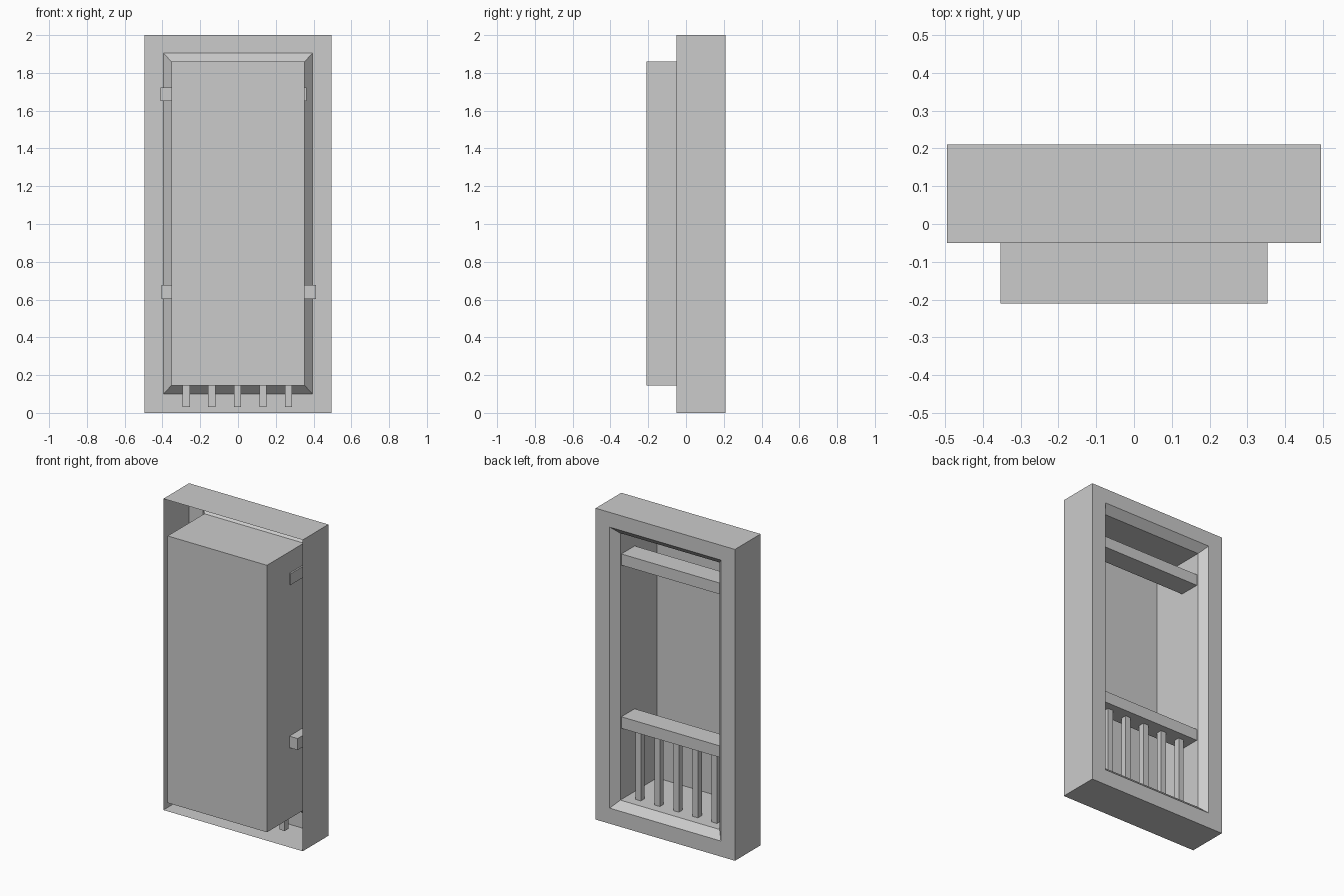
import bpy, bmesh

if "Cube" in bpy.data.objects:
    bpy.data.objects.remove(bpy.data.objects["Cube"])


def link_mesh(name, bm):
    mesh = bpy.data.meshes.new(name)
    bm.to_mesh(mesh)
    bm.free()
    obj = bpy.data.objects.new(name, mesh)
    bpy.context.collection.objects.link(obj)
    return obj


def rect_shell(name, rings, cap=False):
    """Skin rectangular rings (half width, z low, z high, y) into an open shell."""
    bm = bmesh.new()
    loops = []
    for w, z0, z1, y in rings:
        corners = ((-w, z0), (w, z0), (w, z1), (-w, z1))
        loops.append([bm.verts.new((x, y, z)) for x, z in corners])
    for a, b in zip(loops, loops[1:]):
        for i in range(4):
            j = (i + 1) % 4
            bm.faces.new((a[j], a[i], b[i], b[j]))
    if cap:
        bm.faces.new(loops[-1][::-1])
    return link_mesh(name, bm)


def box(name, x, y, z):
    """Closed box from (min, max) pairs."""
    bm = bmesh.new()
    bmesh.ops.create_cube(bm, size=1)
    for v in bm.verts:
        v.co = [lo + (hi - lo) * (c + 0.5) for c, (lo, hi) in zip(v.co, (x, y, z))]
    return link_mesh(name, bm)


# Outer frame: side walls, flat rim at the back, chamfer into the opening
opening = (0.353, 0.145, 1.86, 0.163)
rect_shell("outer_frame", [
    (0.495, 0.0, 2.0, -0.05),
    (0.495, 0.0, 2.0, 0.21),
    (0.395, 0.10, 1.905, 0.21),
    opening,
])

# Deep recess behind the opening, closed by a flat panel
rect_shell("recess_box", [opening, (0.353, 0.145, 1.86, -0.21)], cap=True)

# Two cross rails
box("upper_rail", (-0.41, 0.363), (0.017, 0.152), (1.65, 1.722))
box("lower_rail", (-0.405, 0.412), (0.017, 0.152), (0.602, 0.676))

# Five balusters under the lower rail
for i in range(5):
    cx = -0.274 + i * 0.1353
    box(f"baluster_{i + 1}", (cx - 0.019, cx + 0.019), (0.065, 0.104), (0.03, 0.64))
